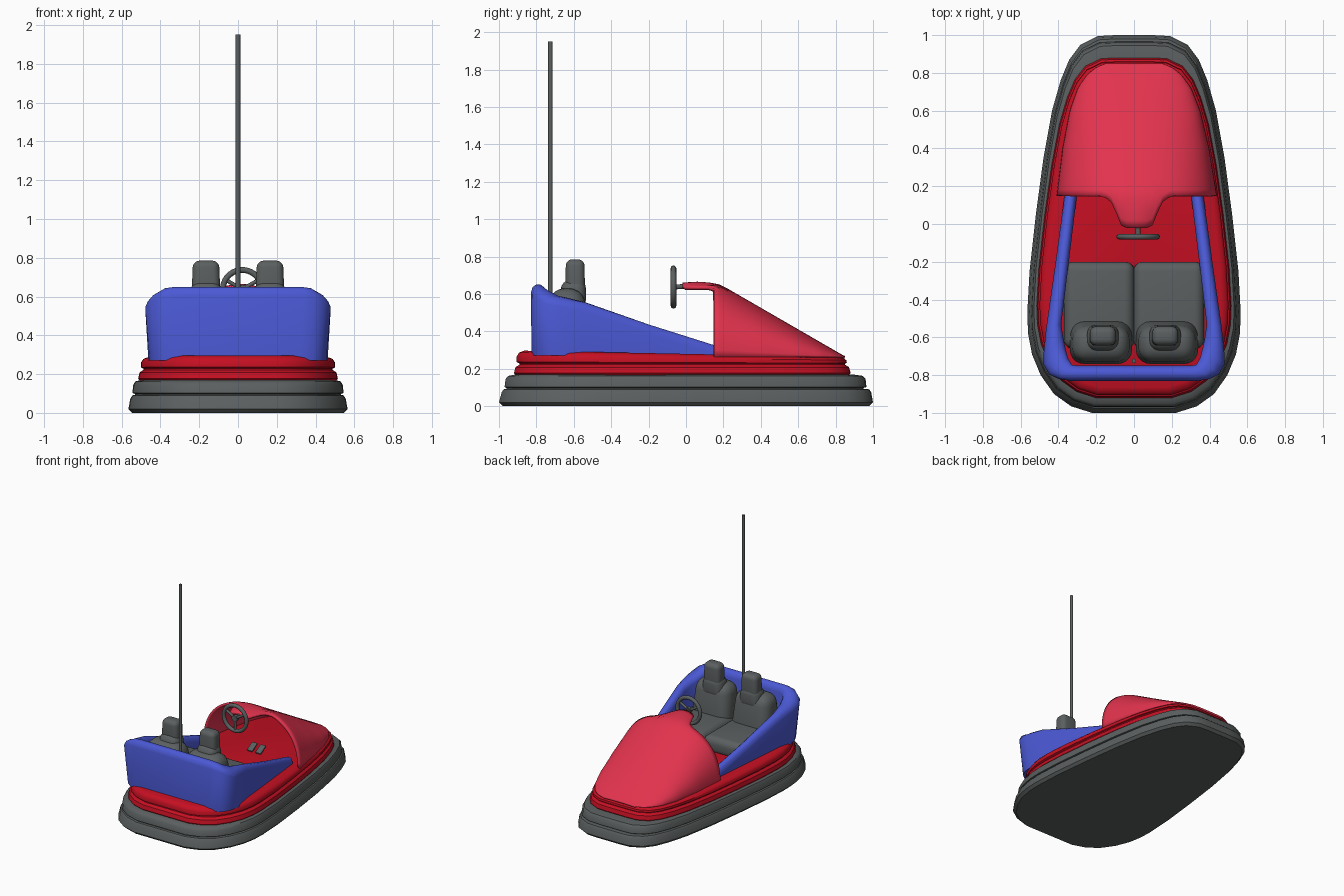
import bpy, bmesh, math
from mathutils import Vector, Matrix

if "Cube" in bpy.data.objects:
    bpy.data.objects.remove(bpy.data.objects["Cube"])


def material(name, rgb):
    m = bpy.data.materials.new(name)
    m.diffuse_color = (*rgb, 1)
    m.use_nodes = True
    m.node_tree.nodes["Principled BSDF"].inputs["Base Color"].default_value = m.diffuse_color
    return m


GREY = material("dark grey", (0.105, 0.115, 0.115))
RED = material("deep red", (0.56, 0.005, 0.016))
HOOD = material("bright red", (0.76, 0.033, 0.075))
BLUE = material("blue", (0.07, 0.10, 0.66))


def make(name, verts, faces, mat, angle=40, fix=True):
    me = bpy.data.meshes.new(name)
    me.from_pydata([tuple(v) for v in verts], [], faces)
    if fix:
        bm = bmesh.new()
        bm.from_mesh(me)
        bmesh.ops.recalc_face_normals(bm, faces=bm.faces)
        bm.to_mesh(me)
        bm.free()
    ob = bpy.data.objects.new(name, me)
    bpy.context.collection.objects.link(ob)
    me.materials.append(mat)
    smooth(ob, angle)
    return ob


def smooth(ob, angle=40):
    bpy.ops.object.select_all(action='DESELECT')
    bpy.context.view_layer.objects.active = ob
    ob.select_set(True)
    bpy.ops.object.shade_smooth_by_angle(angle=math.radians(angle))


def loft(name, rings, mat, closed=True, angle=40):
    """Skin a list of equal-length closed rings and cap both ends."""
    n = len(rings[0])
    verts = [p for r in rings for p in r]
    faces = [(i * n + j, i * n + (j + 1) % n, (i + 1) * n + (j + 1) % n, (i + 1) * n + j)
             for i in range(len(rings) - 1) for j in range(n)]
    faces += [tuple(range(n)), tuple(range((len(rings) - 1) * n, len(rings) * n))]
    return make(name, verts, faces, mat, angle)


def lerp_table(table, v):
    if v <= table[0][0]:
        return table[0][1]
    for (a, p), (b, q) in zip(table, table[1:]):
        if v <= b:
            return p + (q - p) * (v - a) / (b - a)
    return table[-1][1]


# Plan outline shared by bumper and body
HALF = [(0, -1), (.22, -1), (.33, -.965), (.42, -.9), (.49, -.8), (.535, -.69), (.556, -.58),
        (.56, -.47), (.548, -.25), (.515, .05), (.475, .35), (.43, .6), (.385, .76),
        (.34, .87), (.28, .95), (.19, .995), (.1, 1), (0, 1)]
OUT = HALF + [(-x, y) for x, y in HALF[-2:0:-1]]


def outline_ring(z, w, back, front, slope=0):
    return [Vector((x / .56 * w, y * (front if y > 0 else back), z - slope * (y + .9))) for x, y in OUT]


# Rubber bumper, two stacked rolls
loft("rubber_bumper", [outline_ring(*r) for r in [
    (0, .545, .98, .98), (.02, .565, 1, 1), (.075, .555, .985, .99), (.09, .545, .975, .98),
    (.093, .53, .96, .95), (.098, .53, .96, .95), (.102, .545, .97, .965), (.145, .54, .965, .96),
    (.162, .53, .95, .945), (.17, .50, .91, .89)]], GREY)

# Red lower body, two stacked rolls with the floor on top
loft("lower_body", [outline_ring(*r) for r in [
    (.165, .505, .91, .87), (.177, .515, .92, .88), (.208, .508, .912, .872), (.222, .488, .89, .85),
    (.228, .488, .89, .85), (.236, .50, .905, .86, .003), (.265, .50, .905, .857, .01),
    (.285, .488, .892, .845, .016), (.295, .46, .865, .815, .017)]], RED)

# Blue rear shell: stations of outer foot, outer top, inner top, height
ST = [((0, -.825), (0, -.83), (0, -.75), .65), ((.32, -.825), (.34, -.83), (.30, -.75), .65),
      ((.385, -.81), (.40, -.82), (.33, -.745), .643), ((.425, -.78), (.45, -.795), (.35, -.71), .62),
      ((.455, -.72), (.478, -.745), (.365, -.65), .59), ((.462, -.65), (.478, -.68), (.375, -.6), .578),
      ((.45, -.55), (.465, -.55), (.385, -.53), .555), ((.41, -.2), (.415, -.2), (.345, -.2), .437),
      ((.365, .17), (.365, .17), (.30, .17), .32)]


def shell_section(foot, out, inn, zt, s):
    o, i, f = Vector(out), Vector(inn), Vector(foot)
    pts = [(f, .27), (o, zt - .045)]
    pts += [(o.lerp(i, k), zt - d) for k, d in ((.12, .014), (.35, 0), (.65, 0), (.88, .014))]
    pts += [(i, zt - .045), (i, .27)]
    return [Vector((p.x * s, p.y, z)) for p, z in pts]


loft("rear_shell", [shell_section(*s, -1) for s in ST[:0:-1]] + [shell_section(*s, 1) for s in ST], BLUE, angle=50)

# Nose hood with a central tongue reaching back to the steering wheel
WIDTH = [(.15, .425), (.4, .388), (.6, .345), (.72, .3), (.79, .25), (.83, .2), (.85, .15)]
TOP = [(-.02, .66), (.05, .666), (.12, .662), (.17, .654), (.21, .636), (.26, .607), (.84, .272), (.86, .264)]
REAR = [(.07, -.02), (.09, .0), (.11, .06), (.135, .115), (.175, .145), (.2, .15)]
N, M, EXP = 48, 28, 2.3
verts = []
for i in range(M + 1):
    t = 1 - (1 - i / M) ** 1.3
    for j in range(N + 1):
        s = math.sin((j / N * 2 - 1) * math.pi / 2)
        rear = lerp_table(REAR, abs(s) * .425)
        y = rear + (.85 - rear) * t
        x = s * lerp_table(WIDTH, y)
        z = .262 + (lerp_table(TOP, y) - .262) * max(0, 1 - abs(s) ** EXP) ** (1 / EXP)
        z -= 3 * x * x * max(0, (.15 - y) / .17)
        verts.append((x + .015 * (1 - t), y, z))
W = N + 1
hood = make("nose_hood", verts, [(i * W + j, i * W + j + 1, (i + 1) * W + j + 1, (i + 1) * W + j)
                                 for i in range(M) for j in range(N)], HOOD, 50, fix=False)
sol = hood.modifiers.new("thickness", 'SOLIDIFY')
sol.thickness = .018
sol.offset = -1


def soft_box(name, lo, hi, r, mat, top=(1, 1), shift=0, rot=0):
    """Rounded box from corner to corner; top face scaled and shifted in y."""
    lo, hi = Vector(lo), Vector(hi)
    c, d = (lo + hi) / 2, (hi - lo) / 2
    bm = bmesh.new()
    bmesh.ops.create_cube(bm, size=2)
    for v in bm.verts:
        k = top if v.co.z > 0 else (1, 1)
        v.co = Vector((v.co.x * d.x * k[0], v.co.y * d.y * k[1] + (shift if v.co.z > 0 else 0), v.co.z * d.z))
    bmesh.ops.bevel(bm, geom=bm.edges[:], offset=r, segments=5, profile=.5, affect='EDGES', clamp_overlap=True)
    me = bpy.data.meshes.new(name)
    bm.to_mesh(me)
    bm.free()
    ob = bpy.data.objects.new(name, me)
    bpy.context.collection.objects.link(ob)
    ob.location = c
    ob.rotation_euler.x = rot
    me.materials.append(mat)
    smooth(ob, 50)
    return ob


# Two seats: cushion, backrest with shoulders, headrest
for side, s in (("left", -1), ("right", 1)):
    def seat_part(name, x0, x1, y0, y1, z0, z1, r, **kw):
        a, b = sorted((s * x0, s * x1))
        soft_box(f"{side}_{name}", (a, y0, z0), (b, y1, z1), r, GREY, **kw)
    seat_part("seat_cushion", -.005, .375, -.66, -.20, .26, .395, .05, top=(.97, 1))
    seat_part("seat_back", .005, .345, -.745, -.50, .28, .63, .075, top=(.86, .72), shift=-.015)
    seat_part("seat_shoulder", .07, .26, -.69, -.535, .52, .68, .05, top=(.8, .8), shift=.015)
    seat_part("headrest", .09, .24, -.645, -.54, .58, .785, .035, top=(.9, .95))


def rod(name, a, b, r, mat, sides=16):
    a, b = Vector(a), Vector(b)
    bpy.ops.mesh.primitive_cylinder_add(vertices=sides, radius=r, depth=(b - a).length, location=(a + b) / 2)
    ob = bpy.context.object
    ob.name = name
    ob.rotation_euler = (b - a).to_track_quat('Z', 'Y').to_euler()
    ob.data.materials.append(mat)
    smooth(ob)


# Power pole behind the seats
rod("power_pole", (0, -.725, .28), (0, -.725, 1.95), .012, GREY)

# Steering wheel with three spokes, hub and column
C = Vector((.022, -.067, .637))
bpy.ops.mesh.primitive_torus_add(major_radius=.10, minor_radius=.015, major_segments=40, minor_segments=12,
                                 location=C, rotation=(math.pi / 2, 0, 0))
wheel = bpy.context.object
wheel.name = "steering_wheel"
wheel.data.materials.append(GREY)
smooth(wheel, 60)
for k in range(3):
    a = math.radians(30 + 120 * k)
    rod(f"wheel_spoke_{k + 1}", C, C + Vector((math.cos(a), 0, math.sin(a))) * .10, .010, GREY, 10)
rod("wheel_hub", C - Vector((0, .012, 0)), C + Vector((0, .015, 0)), .024, GREY)
rod("steering_column", C, (.02, .03, .642), .013, GREY)

# Two foot pedals under the hood
for k, x in enumerate((-.01, .065)):
    soft_box(f"pedal_{k + 1}", (x - .024, .155, .292), (x + .024, .235, .306), .005, GREY, rot=math.radians(30))
